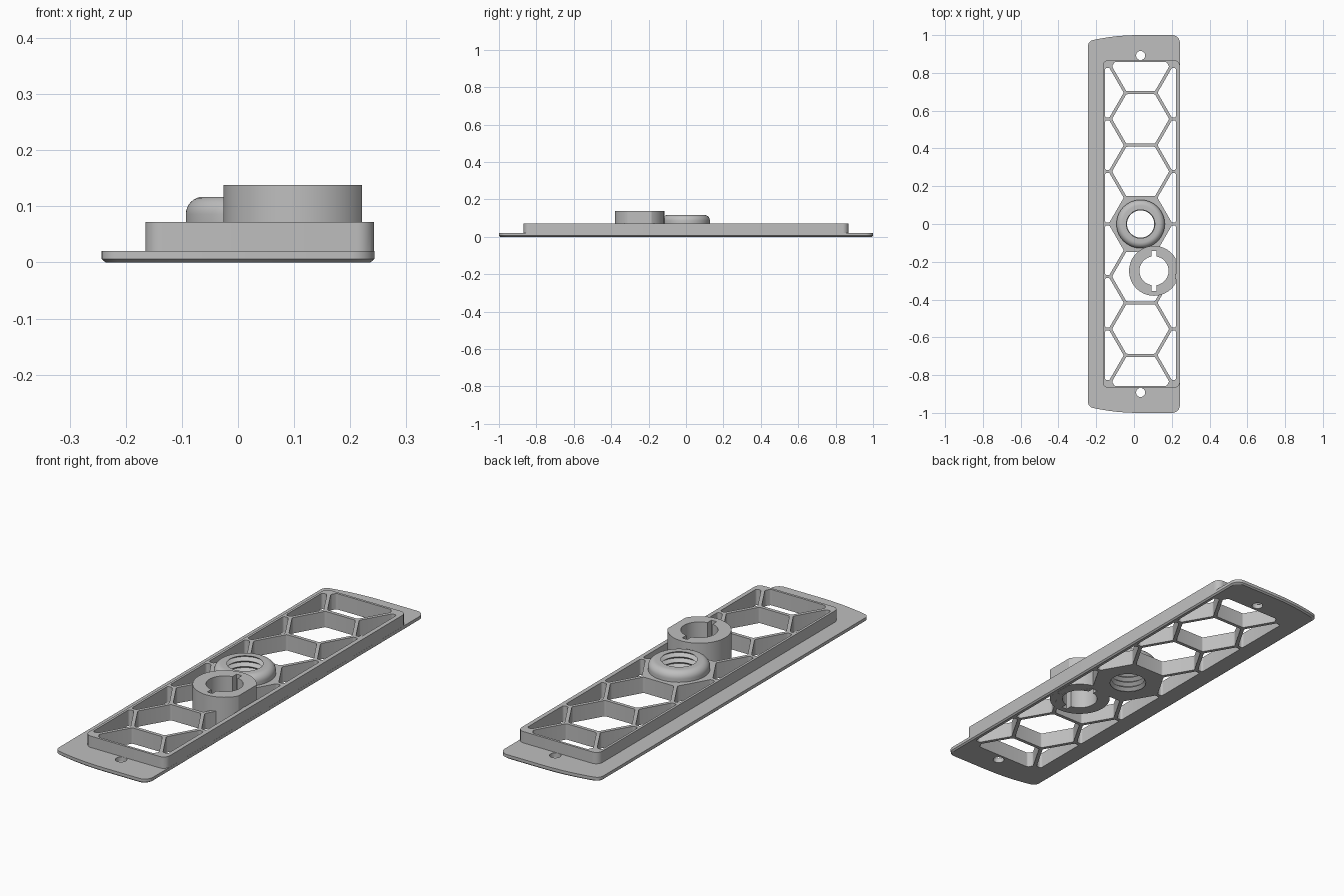
import bpy, bmesh, math
from mathutils import Vector

if "Cube" in bpy.data.objects:
    bpy.data.objects.remove(bpy.data.objects["Cube"], do_unlink=True)

grey = bpy.data.materials.new("plain grey")
grey.use_nodes = True
colour = (0.52, 0.52, 0.52, 1)
grey.diffuse_color = colour
grey.node_tree.nodes["Principled BSDF"].inputs["Base Color"].default_value = colour

MID = 0.035          # x of the honeycomb's centre line
PITCH = 0.278        # distance between honeycomb cells
WALL = 0.016


def fillet(points, radii, steps=5):
    """Round the corners of a convex outline."""
    pts = [Vector(p) for p in points]
    out = []
    for i, p in enumerate(pts):
        r = radii[i] if isinstance(radii, list) else radii
        if r == 0:
            out.append(p)
            continue
        a = (pts[i - 1] - p).normalized()
        b = (pts[(i + 1) % len(pts)] - p).normalized()
        half = a.angle(b) / 2
        centre = p + (a + b).normalized() * r / math.sin(half)
        reach = r / math.tan(half)
        start, end = p + a * reach - centre, p + b * reach - centre
        for s in range(steps + 1):
            out.append(centre + start.lerp(end, s / steps).normalized() * r)
    return out


def clip(points, axis, limit, sign):
    """Keep the side of an outline where sign * coordinate <= sign * limit."""
    out = []
    for i, q in enumerate(points):
        p = points[i - 1]
        dp, dq = sign * (p[axis] - limit), sign * (q[axis] - limit)
        if dp * dq < 0:
            out.append(p.lerp(q, dp / (dp - dq)))
        if dq <= 0:
            out.append(q)
    return out


def circle(x, y, r, n=64):
    return [Vector((x + r * math.cos(math.tau * i / n), y + r * math.sin(math.tau * i / n)))
            for i in range(n)]


def solid(name, stacks):
    """Each stack is a list of (outline, z) sections joined into a closed solid."""
    bm = bmesh.new()
    for stack in stacks:
        rings = [[bm.verts.new((p[0], p[1], z)) for p in outline] for outline, z in stack]
        bm.faces.new(rings[0][::-1])
        bm.faces.new(rings[-1])
        for low, high in zip(rings, rings[1:]):
            n = len(low)
            for i in range(n):
                j = (i + 1) % n
                bm.faces.new((low[i], low[j], high[j], high[i]))
    bmesh.ops.recalc_face_normals(bm, faces=bm.faces)
    mesh = bpy.data.meshes.new(name)
    bm.to_mesh(mesh)
    bm.free()
    mesh.materials.append(grey)
    obj = bpy.data.objects.new(name, mesh)
    bpy.context.collection.objects.link(obj)
    return obj


def combine(target, tool, operation):
    mod = target.modifiers.new(operation, 'BOOLEAN')
    mod.operation, mod.object, mod.solver = operation, tool, 'EXACT'
    bpy.context.view_layer.objects.active = target
    bpy.ops.object.modifier_apply(modifier=mod.name)
    bpy.data.objects.remove(tool, do_unlink=True)


def box(x0, x1, y0, y1):
    return [Vector(p) for p in ((x0, y0), (x1, y0), (x1, y1), (x0, y1))]


# Base plate: straight right side, bowed ends, chamfered underside
bow = [(0.02 - 0.263 * t / 5, 1 - 0.032 * (t / 5) ** 2) for t in range(6)]
top_end = [(0.243, 1.0)] + bow
bottom_end = [(x, -y) for x, y in reversed(top_end)]
radii = [0.04, 0, 0, 0, 0, 0, 0.03]
outline = fillet(top_end + bottom_end, radii + radii[::-1])
foot = [(p.x * 0.971, p.y * 0.993) for p in outline]
body = solid("mounting_plate", [[(foot, 0), (outline, 0.006), (outline, 0.02)]])

# Raised frame
frame = fillet(box(-0.165, 0.2426, -0.868, 0.868), 0.03)
combine(body, solid("raised_frame", [[(frame, 0.01), (frame, 0.072)]]), 'UNION')

# Honeycomb openings, trimmed to the inside of the rim
centres = [(MID, k * PITCH) for k in (-3, -2, -1, 1, 2, 3)]
side_step = PITCH * math.sqrt(3) / 2
for side in (-1, 1):
    centres += [(MID + side * side_step, (k + 0.5) * PITCH) for k in range(-3, 3)]
cell_radius = (PITCH - WALL) / math.sqrt(3)
cells = []
for x, y in centres:
    cell = circle(x, y, cell_radius, 6)
    for axis, limit, sign in ((0, -0.154, -1), (0, 0.223, 1), (1, -0.857, -1), (1, 0.857, 1)):
        cell = clip(cell, axis, limit, sign)
    cell = fillet(cell, 0.01, 4)
    cells.append([(cell, -0.1), (cell, 0.2)])
combine(body, solid("cell_cutter", cells), 'DIFFERENCE')

# Screw holes at both ends
screws = [[(circle(MID, y, 0.024, 32), z) for z in (-0.1, 0.2)] for y in (-0.892, 0.892)]
combine(body, solid("screw_cutter", screws), 'DIFFERENCE')

# Threaded boss with a rounded shoulder
shoulder = [(circle(MID, 0, 0.128), 0.03)]
for s in range(9):
    a = math.pi / 2 * s / 8
    shoulder.append((circle(MID, 0, 0.097 + 0.031 * math.cos(a)), 0.086 + 0.031 * math.sin(a)))
combine(body, solid("threaded_boss", [shoulder]), 'UNION')

# Slotted boss with a flat on its right side
BX, BY = 0.106, -0.248
boss = clip(circle(BX, BY, 0.132), 0, 0.221, 1)
combine(body, solid("slotted_boss", [[(boss, 0.0008), (boss, 0.138)]]), 'UNION')

# Thread bore
thread = [(circle(MID, 0, 0.072 if i % 2 else 0.088), -0.018 + 0.0125 * i) for i in range(13)]
combine(body, solid("thread_cutter", [thread]), 'DIFFERENCE')

# Slotted bore
bore = circle(BX, BY, 0.077)
combine(body, solid("bore_cutter", [[(bore, -0.1), (bore, 0.2)]]), 'DIFFERENCE')
slot = box(BX - 0.013, BX + 0.013, BY - 0.106, BY + 0.106)
combine(body, solid("slot_cutter", [[(slot, -0.1), (slot, 0.2)]]), 'DIFFERENCE')

# Smooth the rounded walls and keep hard edges crisp
bpy.ops.object.select_all(action='DESELECT')
body.select_set(True)
bpy.context.view_layer.objects.active = body
bpy.ops.object.shade_smooth_by_angle(angle=math.radians(30))
